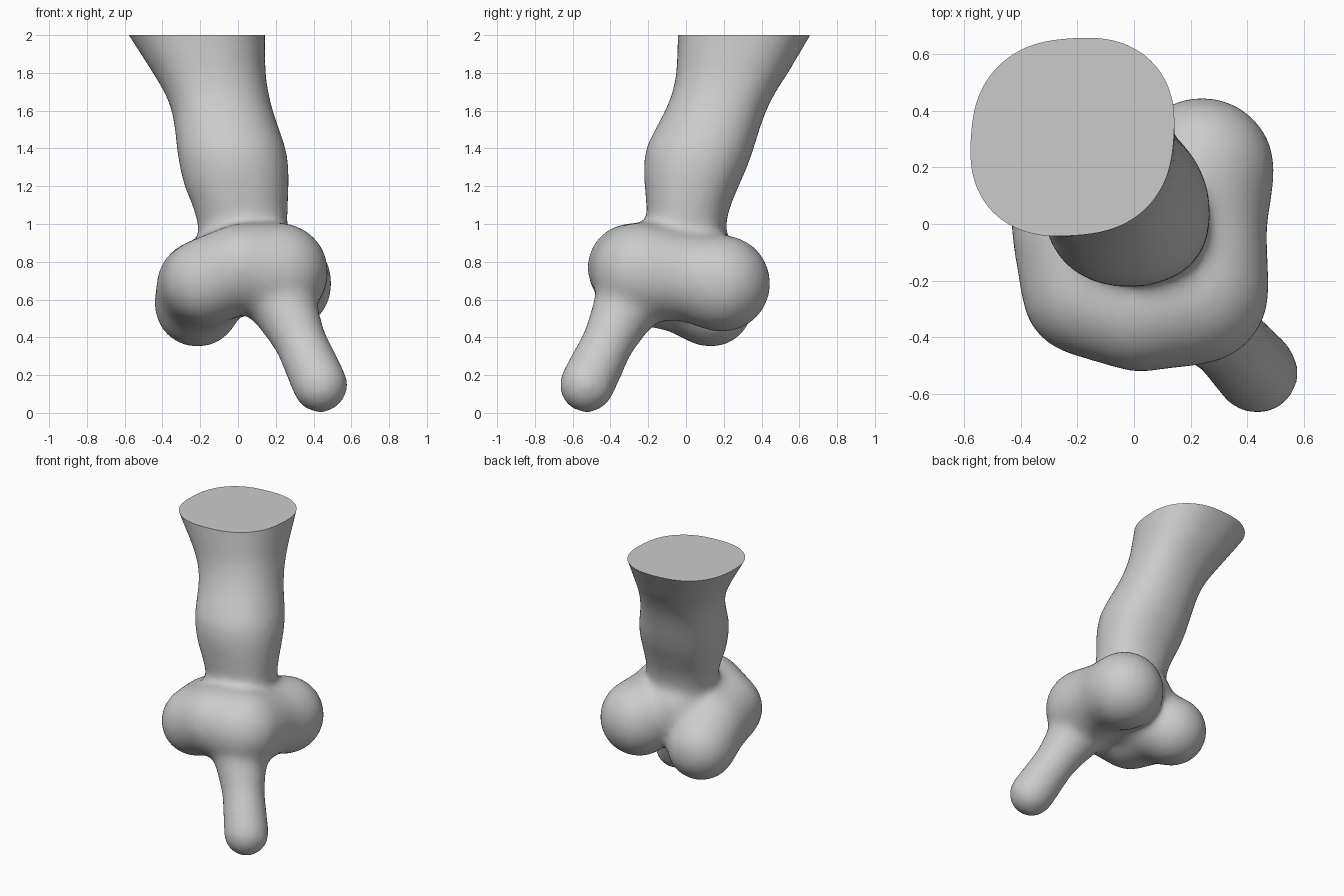
import bpy, bmesh, math
from mathutils import Matrix, Vector

cube = bpy.data.objects.get("Cube")
if cube:
    bpy.data.objects.remove(cube)

bm = bmesh.new()


def limb(*stations, steps=10):
    """Rounded limb: overlapping balls swept through (x, y, z, radius) stations."""
    for start, end in zip(stations, stations[1:]):
        for i in range(steps + 1):
            x, y, z, r = Vector(start).lerp(Vector(end), i / steps)
            bmesh.ops.create_icosphere(bm, subdivisions=4, radius=r,
                                       matrix=Matrix.Translation((x, y, z)))


def loft(sections, sides=64):
    """Oval tube through (z, x min, x max, y min, y max) sections."""
    rings = []
    for z, x0, x1, y0, y1 in sections:
        ring = []
        flare = 0.07 * min(max((z - 1.5) / 0.5, 0), 1)
        for i in range(sides):
            a = math.tau * i / sides
            c, s = math.cos(a), math.sin(a)
            k = (abs(c) ** 2.2 + abs(s) ** 2.2) ** (-1 / 2.2)
            k *= 1 + flare * max(math.sin(2 * a), 0)
            ring.append(bm.verts.new(((x0 + x1) / 2 + k * c * (x1 - x0) / 2,
                                      (y0 + y1) / 2 + k * s * (y1 - y0) / 2, z)))
        rings.append(ring)
    for low, high in zip(rings, rings[1:]):
        for i in range(sides):
            j = (i + 1) % sides
            bm.faces.new((low[i], low[j], high[j], high[i]))
    bm.faces.new(rings[0][::-1])
    bm.faces.new(rings[-1])


# Forearm, flaring towards the top
loft([(0.7, -0.18, 0.22, -0.18, 0.18),
      (0.98, -0.21, 0.26, -0.20, 0.21),
      (1.08, -0.235, 0.265, -0.21, 0.23),
      (1.2, -0.285, 0.27, -0.22, 0.28),
      (1.3, -0.31, 0.27, -0.225, 0.325),
      (1.4, -0.325, 0.255, -0.215, 0.36),
      (1.5, -0.335, 0.22, -0.165, 0.39),
      (1.6, -0.35, 0.185, -0.11, 0.425),
      (1.7, -0.39, 0.16, -0.07, 0.475),
      (1.8, -0.45, 0.145, -0.05, 0.54),
      (2.0, -0.575, 0.14, -0.04, 0.655),
      (2.2, -0.70, 0.14, -0.04, 0.77)])

# Folded knuckles: arched front bar running into the side lobe
limb((-0.165, -0.235, 0.695, 0.235), (0.02, -0.29, 0.77, 0.235),
     (0.215, -0.235, 0.745, 0.265), (0.24, 0.0, 0.72, 0.23),
     (0.24, 0.19, 0.685, 0.26))
# Low rear lobe
limb((-0.165, -0.235, 0.695, 0.235), (-0.19, -0.02, 0.67, 0.245),
     (-0.215, 0.13, 0.575, 0.23))
# Palm core
limb((0.0, -0.08, 0.77, 0.26), (0.03, 0.04, 0.77, 0.25))
# Pointing finger, widening at its root
limb((0.19, -0.25, 0.68, 0.21), (0.265, -0.34, 0.52, 0.165),
     (0.33, -0.41, 0.38, 0.14), (0.435, -0.525, 0.147, 0.15))

bmesh.ops.recalc_face_normals(bm, faces=bm.faces)
mesh = bpy.data.meshes.new("pointing_hand")
bm.to_mesh(mesh)
bm.free()
hand = bpy.data.objects.new("pointing_hand", mesh)
bpy.context.collection.objects.link(hand)

# Blend the parts into one soft skin
remesh = hand.modifiers.new("Blend", 'REMESH')
remesh.mode = 'VOXEL'
remesh.voxel_size = 0.02
soften = hand.modifiers.new("Soften", 'SMOOTH')
soften.factor = 0.5
soften.iterations = 40
graph = bpy.context.evaluated_depsgraph_get()
skin = bpy.data.meshes.new_from_object(hand.evaluated_get(graph))
hand.modifiers.clear()
hand.data = skin

# Flat cut across the top of the forearm
bm = bmesh.new()
bm.from_mesh(skin)
bmesh.ops.bisect_plane(bm, geom=bm.verts[:] + bm.edges[:] + bm.faces[:],
                       plane_co=(0, 0, 2), plane_no=(0, 0, 1), clear_outer=True)
rim = [e for e in bm.edges if e.is_boundary]
bmesh.ops.holes_fill(bm, edges=rim, sides=0)
bmesh.ops.recalc_face_normals(bm, faces=bm.faces)
bm.to_mesh(skin)
bm.free()

# One plain grey
grey = bpy.data.materials.new("light_grey")
grey.use_nodes = True
colour = (0.6, 0.6, 0.6, 1)
grey.diffuse_color = colour
grey.node_tree.nodes["Principled BSDF"].inputs["Base Color"].default_value = colour
skin.materials.clear()
skin.materials.append(grey)

bpy.ops.object.select_all(action='DESELECT')
hand.select_set(True)
bpy.context.view_layer.objects.active = hand
bpy.ops.object.shade_smooth_by_angle(angle=math.radians(40))
